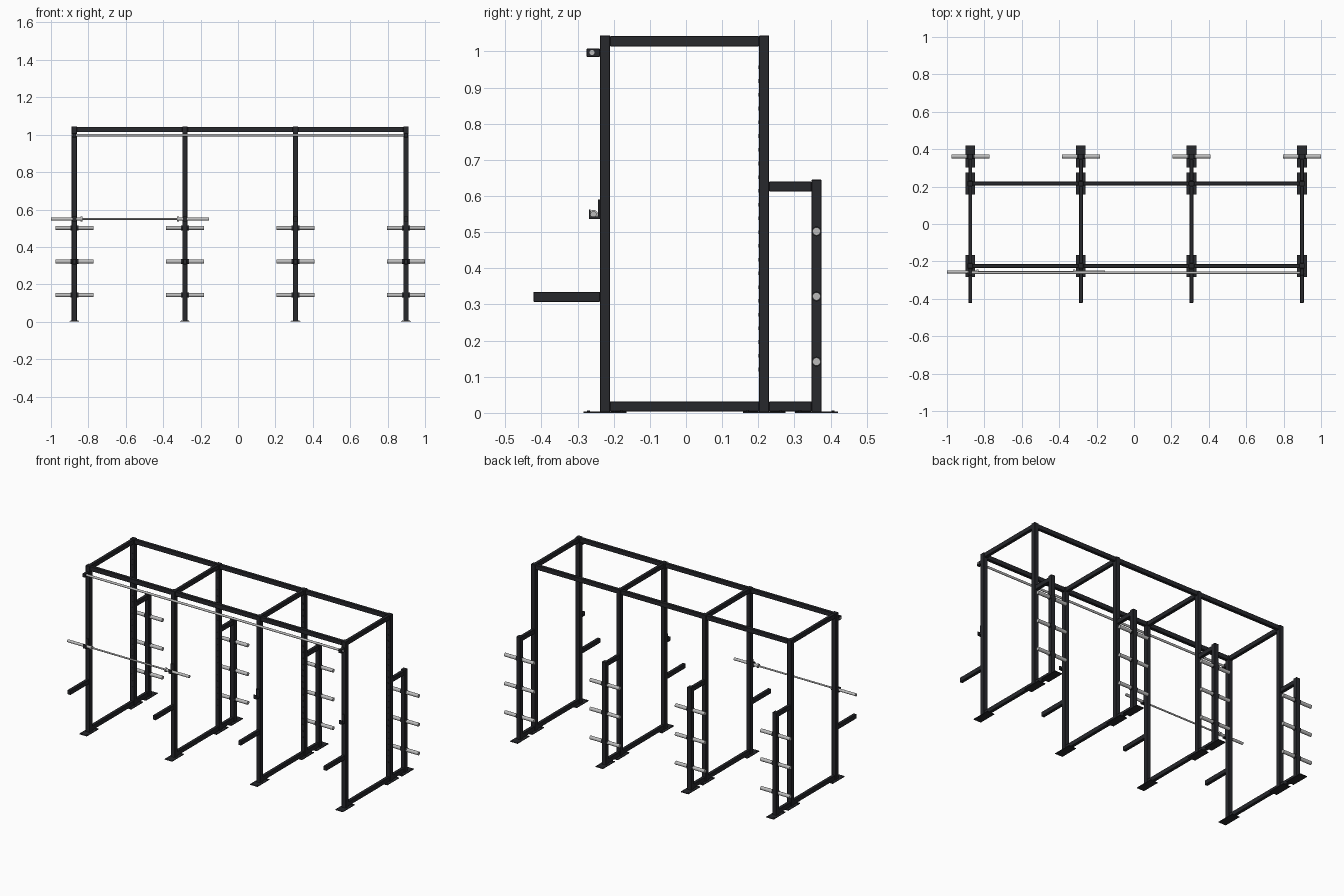
import bpy, math

if "Cube" in bpy.data.objects:
    bpy.data.objects.remove(bpy.data.objects["Cube"])

def mat(name, col):
    m = bpy.data.materials.new(name)
    m.diffuse_color = (*col, 1)
    m.use_nodes = True
    m.node_tree.nodes["Principled BSDF"].inputs["Base Color"].default_value = m.diffuse_color
    return m

DARK = mat("black_steel", (0.02, 0.021, 0.025))
STEEL = mat("bare_steel", (0.5, 0.5, 0.5))

def box(name, x, y, z, bevel=0.0015, m=DARK):
    """Box from (min, max) ranges on each axis."""
    bpy.ops.mesh.primitive_cube_add(size=1, location=[(a + b) / 2 for a, b in (x, y, z)])
    o = bpy.context.object
    o.name = name
    o.scale = [b - a for a, b in (x, y, z)]
    bpy.ops.object.transform_apply(location=False, rotation=False, scale=True)
    o.data.materials.append(m)
    if bevel:
        b = o.modifiers.new("bevel", 'BEVEL')
        b.width = bevel
        b.segments = 1
    return o

def rod(name, c, r, length, axis='X', m=STEEL, n=24):
    rot = {'X': (0, math.pi / 2, 0), 'Y': (math.pi / 2, 0, 0), 'Z': (0, 0, 0)}[axis]
    bpy.ops.mesh.primitive_cylinder_add(vertices=n, radius=r, depth=length, location=c, rotation=rot)
    o = bpy.context.object
    o.name = name
    o.data.materials.append(m)
    bpy.ops.object.shade_smooth_by_angle()
    return o

def span(c, w):
    return (c - w / 2, c + w / 2)

FRAMES = [-0.875, -0.284, 0.307, 0.898]
T = 0.028                       # tube size
YF, YR, YS = -0.224, 0.216, 0.361   # front, rear and storage posts
TOP = 1.044

for i, x in enumerate(FRAMES):
    sx, bx = span(x, T), span(x, 0.02)
    # posts
    box("front_upright", sx, span(YF, T), (0.003, TOP))
    box("rear_upright", sx, span(YR, T), (0.003, TOP))
    box("storage_post", sx, span(YS, T), (0.003, 0.645))
    # side beams
    box("top_side_beam", bx, (YF + T / 2, YR - T / 2), (1.014, 1.042))
    box("base_beam", bx, (YF + T / 2, YR - T / 2), (0.004, 0.032))
    box("base_rear_beam", bx, (YR + T / 2, YS - T / 2), (0.004, 0.032))
    box("storage_top_beam", bx, (YR + T / 2, YS - T / 2), (0.612, 0.640))
    # feet with anchor bolts
    for y in (YF, YR, YS):
        box("foot_plate", span(x, 0.052), span(y, 0.118), (0, 0.004), 0)
        for dx in (-0.018, 0.018):
            for dy in (-0.046, 0.046):
                rod("foot_bolt", (x + dx, y + dy, 0.0045), 0.004, 0.003, 'Z', DARK, 6)
    # plate storage pegs
    for z in (0.142, 0.322, 0.502):
        rod("storage_peg", (x, YS, z), 0.011, 0.204)
        rod("peg_collar", (x, YS, z), 0.0135, 0.042, 'X', DARK)
    # safety spotter arm
    box("spotter_arm", bx, (-0.422, YF - T / 2), (0.307, 0.335))
    # bar cup
    box("cup_back", span(x, 0.022), (-0.244, -0.236), (0.537, 0.59), 0)
    box("cup_base", span(x, 0.022), (-0.268, -0.238), (0.537, 0.543), 0)
    box("cup_lip", span(x, 0.022), (-0.268, -0.264), (0.537, 0.562), 0)
    # adjustment hole bushings
    for k in range(23):
        z = 0.12 + k * 0.038
        rod("rear_hole_bushing", (x, YR - T / 2, z), 0.005, 0.004, 'Y', DARK, 8)

# long beams between frames
for a, b in zip(FRAMES, FRAMES[1:]):
    for y in (YF, YR):
        box("top_long_beam", (a + T / 2, b - T / 2), span(y, 0.02), (1.014, 1.042))

# pull-up bar and end brackets
rod("pull_up_bar", (sum(FRAMES) / 4, -0.26, 0.997), 0.007, FRAMES[-1] - FRAMES[0] + 0.028)
for x in (FRAMES[0], FRAMES[-1]):
    box("pull_up_bracket", span(x, 0.02), (-0.275, YF - T / 2), (0.985, 1.008))

# barbell resting on the two left cups
cx, by, bz = -0.578, -0.256, 0.549
rod("barbell_shaft", (cx, by, bz), 0.005, 0.56)
for s in (-1, 1):
    rod("barbell_sleeve", (cx + s * 0.341, by, bz), 0.0085, 0.162)
    rod("barbell_collar", (cx + s * 0.258, by, bz), 0.0125, 0.01)
